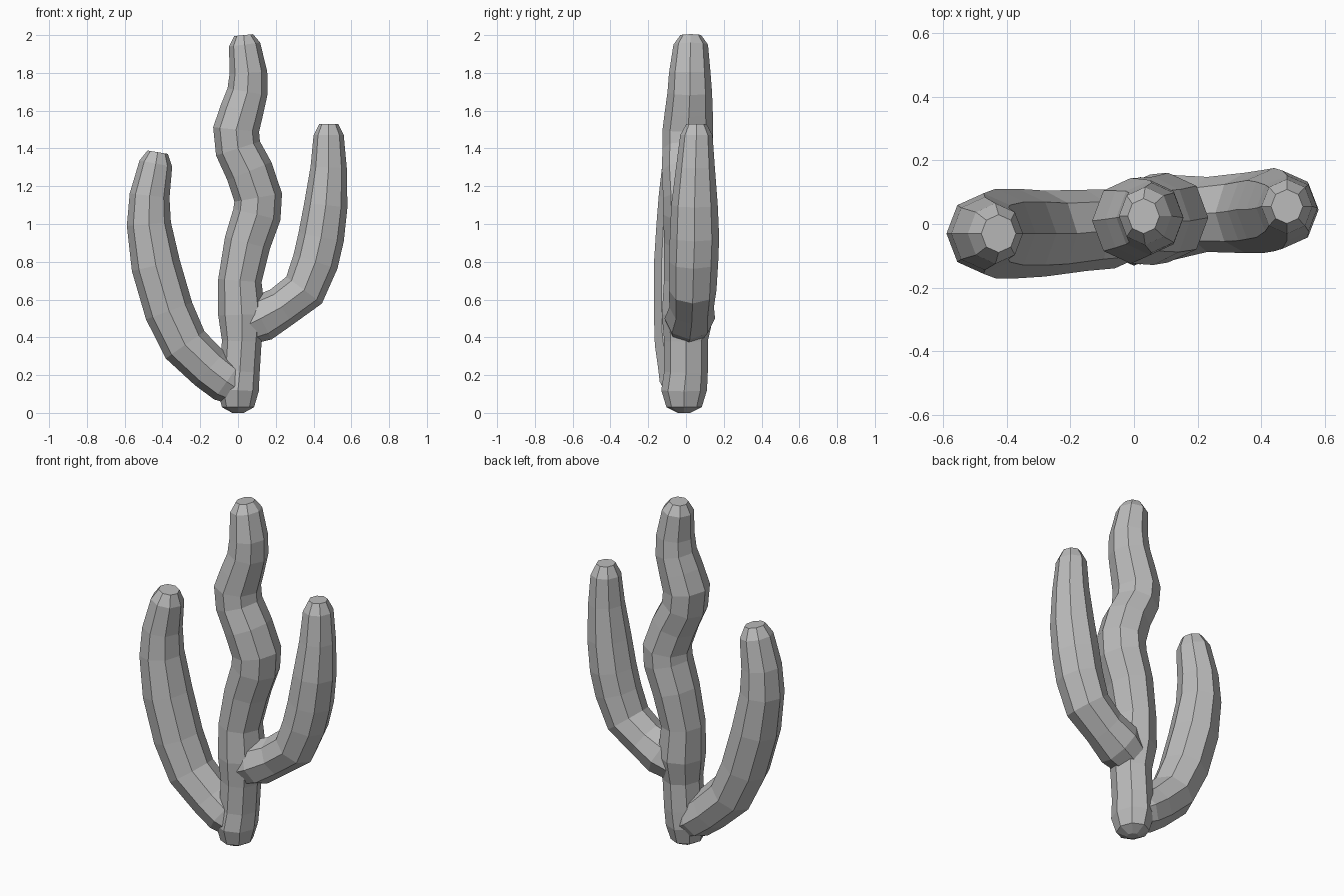
import bpy, bmesh, math
from mathutils import Vector

cube = bpy.data.objects.get("Cube")
if cube:
    bpy.data.objects.remove(cube, do_unlink=True)

SIDES = 8

stone = bpy.data.materials.new("plain grey")
stone.use_nodes = True
grey = (0.5, 0.5, 0.5, 1)
stone.diffuse_color = grey
stone.node_tree.nodes["Principled BSDF"].inputs["Base Color"].default_value = grey


def tube(name, path, depth=1.0):
    """Eight-sided stem through (x, y, z, radius) stations, with capped ends."""
    bm = bmesh.new()
    centres = [Vector(p[:3]) for p in path]
    rings = []
    for i, c in enumerate(centres):
        t = centres[min(i + 1, len(path) - 1)] - centres[max(i - 1, 0)]
        t.y = 0
        side = Vector((0, 1, 0)).cross(t.normalized())
        r = path[i][3]
        ring = []
        for k in range(SIDES):
            a = math.tau * k / SIDES
            ring.append(bm.verts.new(c + side * (r * math.cos(a))
                                     + Vector((0, r * depth * math.sin(a), 0))))
        rings.append(ring)
    for low, high in zip(rings, rings[1:]):
        for k in range(SIDES):
            n = (k + 1) % SIDES
            bm.faces.new((low[k], low[n], high[n], high[k]))
    bm.faces.new(rings[0][::-1])
    bm.faces.new(rings[-1])
    bmesh.ops.recalc_face_normals(bm, faces=bm.faces)
    mesh = bpy.data.meshes.new(name)
    bm.to_mesh(mesh)
    bm.free()
    mesh.materials.append(stone)
    obj = bpy.data.objects.new(name, mesh)
    bpy.context.collection.objects.link(obj)
    return obj


# Wavy central stem, from rounded foot to blunt tip
stem = tube("coral_stem", [
    (0, -.01, 0, .03), (0, -.01, .03, .085), (0, -.01, .12, .11),
    (.01, 0, .22, .105), (.02, 0, .38, .105), (.02, .01, .52, .125),
    (.01, .01, .7, .115), (.05, .02, .9, .123), (.1, .02, 1.05, .128),
    (.107, .02, 1.14, .128), (.06, .01, 1.28, .126), (0, .01, 1.4, .122),
    (-.01, .01, 1.5, .122), (.02, .015, 1.6, .115), (.05, .02, 1.7, .107),
    (.055, .02, 1.8, .1), (.035, .025, 1.95, .083), (.03, .025, 2, .05)], 1.1)

# Higher branch on the model's left
left = tube("left_branch", [
    (.02, .01, .45, .1), (.12, .02, .5, .125), (.23, .03, .56, .11),
    (.35, .035, .65, .118), (.41, .04, .8, .122), (.44, .045, .93, .122),
    (.465, .045, 1.1, .115), (.48, .05, 1.3, .096), (.48, .055, 1.47, .08),
    (.48, .055, 1.53, .05)], 1.07)

# Lower branch on the model's right
right = tube("right_branch", [
    (.01, -.01, .12, .09), (-.06, -.015, .165, .115), (-.15, -.02, .235, .118),
    (-.28, -.03, .36, .125), (-.365, -.03, .54, .13), (-.435, -.03, .78, .13),
    (-.472, -.03, 1, .117), (-.468, -.03, 1.15, .106), (-.435, -.03, 1.32, .088),
    (-.425, -.03, 1.38, .055)], 1.08)

# Fuse the branches into the stem
for branch in (left, right):
    mod = stem.modifiers.new("fuse", 'BOOLEAN')
    mod.operation = 'UNION'
    mod.solver = 'EXACT'
    mod.object = branch
    bpy.context.view_layer.objects.active = stem
    bpy.ops.object.modifier_apply(modifier=mod.name)
    bpy.data.objects.remove(branch, do_unlink=True)
stem.name = "coral"
